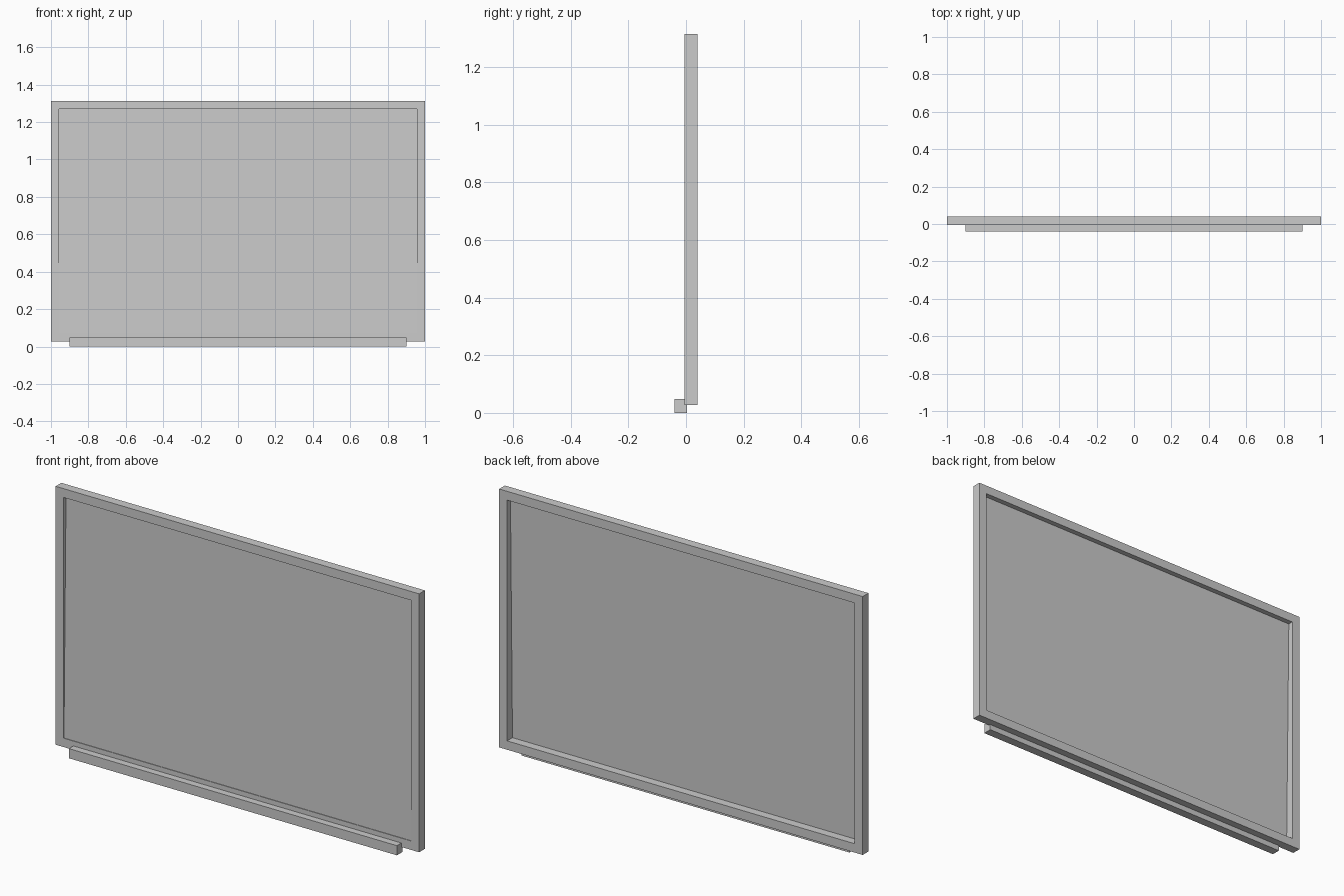
import bpy, bmesh

if "Cube" in bpy.data.objects:
    bpy.data.objects.remove(bpy.data.objects["Cube"])

HALF_W, Z0, Z1 = 1.0, 0.028, 1.313      # outer frame
FRONT, BACK, RIM = -0.005, 0.04, 0.044  # frame depth range and border width


def finish(name, bm):
    bmesh.ops.recalc_face_normals(bm, faces=bm.faces)
    mesh = bpy.data.meshes.new(name)
    bm.to_mesh(mesh)
    bm.free()
    obj = bpy.data.objects.new(name, mesh)
    bpy.context.collection.objects.link(obj)
    return obj


def rect(bm, inset, y_low, y_high):
    """Upright rectangle inset from the frame outline."""
    x, a, b = HALF_W - inset, Z0 + inset, Z1 - inset
    return [bm.verts.new(p) for p in
            ((-x, y_low, a), (x, y_low, a), (x, y_high, b), (-x, y_high, b))]


# Frame: four loops joined into a closed rectangular ring
bm = bmesh.new()
loops = [rect(bm, i, y, y) for i, y in
         ((0, FRONT), (0, BACK), (RIM, BACK), (RIM, FRONT))]
for k in range(4):
    a, b = loops[k], loops[(k + 1) % 4]
    for i in range(4):
        j = (i + 1) % 4
        bm.faces.new((a[i], a[j], b[j], b[i]))
finish("frame", bm)

# Board: thin sheet leaning slightly back inside the frame
bm = bmesh.new()
bm.faces.new(rect(bm, RIM, -0.002, 0.014))
finish("writing_surface", bm)

# Ledge along the bottom front
bm = bmesh.new()
bmesh.ops.create_cube(bm, size=1)
bmesh.ops.scale(bm, vec=(1.804, 0.044, 0.048), verts=bm.verts)
bmesh.ops.translate(bm, vec=(0, -0.018, 0.024), verts=bm.verts)
finish("tray", bm)
